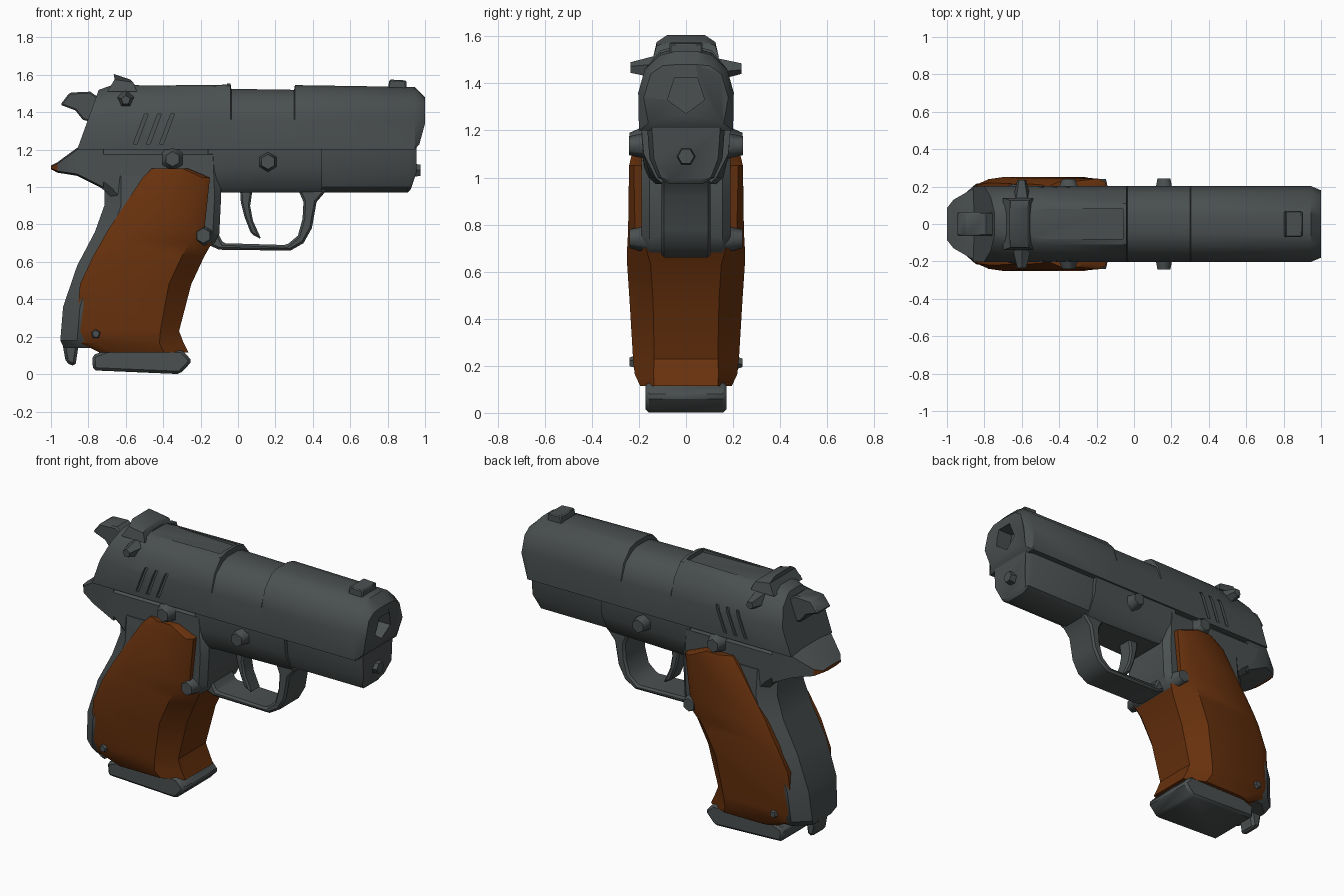
import bpy, bmesh, math
from mathutils import Matrix

if "Cube" in bpy.data.objects:
    bpy.data.objects.remove(bpy.data.objects["Cube"])


def material(name, rgb):
    m = bpy.data.materials.new(name)
    m.diffuse_color = (*rgb, 1)
    m.use_nodes = True
    m.node_tree.nodes["Principled BSDF"].inputs["Base Color"].default_value = m.diffuse_color
    return m


STEEL = material("dark steel", (0.069, 0.079, 0.08))
WOOD = material("brown grip", (0.138, 0.031, 0.004))


def finish(name, bm, mat, bevel=0, angle=35):
    bmesh.ops.recalc_face_normals(bm, faces=bm.faces)
    me = bpy.data.meshes.new(name)
    bm.to_mesh(me)
    bm.free()
    me.materials.append(mat)
    ob = bpy.data.objects.new(name, me)
    bpy.context.collection.objects.link(ob)
    bpy.ops.object.select_all(action='DESELECT')
    ob.select_set(True)
    bpy.context.view_layer.objects.active = ob
    if bevel:
        mod = ob.modifiers.new("bevel", 'BEVEL')
        mod.width, mod.segments = bevel, 1
        mod.limit_method, mod.angle_limit = 'ANGLE', math.radians(40)
        bpy.ops.object.modifier_apply(modifier="bevel")
    bpy.ops.object.shade_smooth_by_angle(angle=math.radians(angle))
    return ob


def loft(name, rings, mat, bevel=0, angle=35):
    """Skin a list of equal-length point rings and cap both ends."""
    bm = bmesh.new()
    rows = [[bm.verts.new(p) for p in r] for r in rings]
    n = len(rows[0])
    for a, b in zip(rows, rows[1:]):
        for i in range(n):
            j = (i + 1) % n
            bm.faces.new((a[i], a[j], b[j], b[i]))
    bm.faces.new(rows[0])
    bm.faces.new(rows[-1][::-1])
    return finish(name, bm, mat, bevel, angle)


def prism(name, profile, hw, mat=STEEL, bevel=0.0, cy=0.0):
    """Extrude an (x, z) profile across y."""
    return loft(name, [[(x, cy + s * hw, z) for x, z in profile] for s in (-1, 1)], mat, bevel)


def studs(name, x, z, y0, y1, r0, r1, sides, mat=STEEL):
    """A tapered stud on each side of the gun."""
    for side, s in (("right", -1), ("left", 1)):
        bm = bmesh.new()
        bmesh.ops.create_cone(bm, cap_ends=True, segments=sides, radius1=r0, radius2=r1, depth=y1 - y0)
        m = Matrix.Translation((x, s * (y0 + y1) / 2, z)) @ Matrix.Rotation(-s * math.pi / 2, 4, 'X')
        bmesh.ops.transform(bm, matrix=m, verts=bm.verts)
        finish(f"{name}_{side}", bm, mat, angle=60)


def cut(target, cutter):
    mod = target.modifiers.new("cut", 'BOOLEAN')
    mod.operation, mod.solver, mod.object = 'DIFFERENCE', 'EXACT', cutter
    bpy.context.view_layer.objects.active = target
    bpy.ops.object.modifier_apply(modifier="cut")
    bpy.data.objects.remove(cutter)


def both(half):
    """Mirror a half outline of (y, value) pairs into a closed ring."""
    return half + [(-y, v) for y, v in reversed(half)]


# Slide: rear slope, shallow ejection port step, rounded muzzle end
def slide_ring(x, top=1.55, inset=0.0, lean=0.0):
    half = [(0.2, 1.2), (0.203, 1.36), (0.175 - inset, 1.46), (0.11 - inset, top - 0.015), (0.05, top)]
    return [(x + lean * (z - 1.2), y, z) for y, z in both(half)]


nose = both([(0.16, 1.23), (0.18, 1.34), (0.15, 1.44), (0.10, 1.475), (0.04, 1.48)])
slide = loft("slide", [
    slide_ring(-0.86, 1.52, 0.03, 0.36), slide_ring(-0.74, 1.545, 0.01, 0.2), slide_ring(-0.5, 1.55),
    slide_ring(-0.04, 1.555), slide_ring(-0.036, 1.525, 0.012), slide_ring(0.3, 1.52, 0.012),
    slide_ring(0.304, 1.545), slide_ring(0.945, 1.535),
    [(1.0 if z > 1.3 else 0.97, y, z) for y, z in nose]], STEEL)

# Muzzle hole, top channel and slanted rear serrations
bore = [(0.083 * math.sin(k * math.tau / 5), 1.355 - 0.083 * math.cos(k * math.tau / 5)) for k in range(5)]
cut(slide, loft("bore_cutter", [[(x, y, z) for y, z in bore] for x in (0.9, 1.1)], STEEL))
cut(slide, prism("channel_cutter", [(-0.55, 1.545), (-0.06, 1.53), (-0.06, 1.7), (-0.55, 1.7)], 0.08))
for x in (-0.56, -0.49, -0.42):
    for s in (-1, 1):
        slot = [(x, 1.23), (x + 0.02, 1.23), (x + 0.08, 1.39), (x + 0.06, 1.39)]
        cut(slide, prism("slot_cutter", slot, 0.03, cy=s * 0.215))
bpy.context.view_layer.objects.active = slide
slide.select_set(True)
bpy.ops.object.shade_smooth_by_angle(angle=math.radians(35))

# Frame: rear block, tapering middle and narrow dust cover
prism("receiver", [(-0.85, 1.21), (-0.1, 1.21), (-0.09, 0.95), (-0.1, 0.75), (-0.14, 0.67), (-0.2, 0.66),
                   (-0.42, 0.66), (-0.7, 0.97), (-0.79, 1.04)], 0.19, bevel=0.035)
loft("frame_middle", [[(x, y, z) for y, z in both([(0.19, 1.21), (w, 1.1), (b, 1.0), (b - 0.03, 0.972)])]
                      for x, w, b in ((-0.16, 0.188, 0.17), (-0.05, 0.185, 0.15), (0.45, 0.18, 0.13))], STEEL)
cover = both([(0.165, 1.21), (0.155, 1.08), (0.12, 1.0), (0.07, 0.972)])
loft("dust_cover", [[(x, y, z) for y, z in cover] for x in (0.4, 0.91)]
     + [[(0.955 if z > 1.04 else 0.925, y * 0.88, max(z, 0.99)) for y, z in cover]], STEEL)

# Tang with a brown underside at the tip
tang = loft("tang", [[(x, y, z) for y, z in ((w, lo), (w, hi), (w * 0.5, hi + d), (-w * 0.5, hi + d),
                                             (-w, hi), (-w, lo), (-w * 0.5, lo - d), (w * 0.5, lo - d))]
                     for x, w, lo, hi, d in ((-0.72, 0.19, 1.0, 1.21, 0.01), (-0.86, 0.19, 1.07, 1.2, 0.01),
                                             (-0.965, 0.13, 1.085, 1.125, 0.008), (-1.0, 0.085, 1.1, 1.11, 0.005))],
            STEEL)
tang.data.materials.append(WOOD)
for f in tang.data.polygons:
    f.material_index = int(f.center.x < -0.967 and f.normal.z < 0.4)

# Trigger guard and trigger
prism("trigger_guard", [(0.48, 0.99), (0.42, 0.92), (0.395, 0.78), (0.35, 0.7), (0.28, 0.66), (-0.1, 0.665),
                        (-0.18, 0.7), (-0.12, 0.78), (-0.08, 0.7), (0.26, 0.69), (0.32, 0.74), (0.345, 0.83),
                        (0.35, 0.92), (0.32, 0.99)], 0.105, bevel=0.012)
prism("trigger", [(0.01, 1.0), (0.08, 1.0), (0.065, 0.9), (0.08, 0.82), (0.125, 0.72), (0.07, 0.75),
                  (0.035, 0.84), (0.015, 0.92)], 0.05, bevel=0.01)


# Grip: brown wraparound body in front of a steel backstrap
def grip_ring(z, xb, xf, w, bx, by, fx, fy):
    half = [(xb, w - by), (xb + bx, w), (xf - fx, w), (xf, w - fy)]
    return [(x, y, z) for x, y in half] + [(x, -y, z) for x, y in reversed(half)]


loft("grip_body", [grip_ring(z, xb, xf, w, 0.07, 0.03, fx, fy) for z, xb, xf, w, fx, fy in (
    (0.115, -0.74, -0.265, 0.195, 0.13, 0.06), (0.165, -0.84, -0.29, 0.218, 0.13, 0.08),
    (0.23, -0.865, -0.315, 0.225, 0.1, 0.09), (0.48, -0.845, -0.25, 0.24, 0.12, 0.1),
    (0.63, -0.775, -0.18, 0.25, 0.12, 0.1), (0.7, -0.735, -0.14, 0.25, 0.12, 0.08),
    (0.77, -0.695, -0.18, 0.246, 0.06, 0.03), (1.05, -0.51, -0.15, 0.242, 0.04, 0.02),
    (1.1, -0.46, -0.27, 0.23, 0.03, 0.02))], WOOD)
loft("backstrap", [grip_ring(z, xb, xf, w, 0.09, 0.08, 0.05, 0.05) for z, xb, xf, w in (
    (0.14, -0.93, -0.5, 0.17), (0.18, -0.95, -0.4, 0.2), (0.36, -0.935, -0.4, 0.215), (0.58, -0.86, -0.35, 0.22),
    (0.76, -0.765, -0.3, 0.218), (0.9, -0.715, -0.3, 0.21), (1.06, -0.715, -0.3, 0.195))], STEEL)

# Magazine floor plate and lanyard loop
prism("magazine_base", [(-0.78, 0.1), (-0.775, 0.02), (-0.31, 0.0), (-0.245, 0.07), (-0.3, 0.13), (-0.7, 0.13)],
      0.172, bevel=0.015)
prism("lanyard_loop", [(-0.94, 0.17), (-0.92, 0.06), (-0.87, 0.04), (-0.85, 0.17)], 0.06, bevel=0.015)

# Hammer and sights
prism("hammer", [(-0.95, 1.44), (-0.9, 1.505), (-0.79, 1.51), (-0.72, 1.46), (-0.76, 1.34), (-0.83, 1.36),
                 (-0.87, 1.41)], 0.065, bevel=0.008)
loft("rear_sight", [[(x0, -w, z0), (x1, -w, z1), (x1, w, z1), (x0, w, z0)]
                    for x0, x1, z0, z1, w in ((-0.7, -0.54, 1.51, 1.51, 0.14), (-0.66, -0.56, 1.575, 1.56, 0.125),
                                              (-0.665, -0.575, 1.605, 1.575, 0.08))], STEEL)
prism("front_sight", [(0.8, 1.52), (0.81, 1.575), (0.9, 1.57), (0.9, 1.52)], 0.07, bevel=0.006)

# Controls, screws and recoil rod
studs("safety_lever", -0.6, 1.465, 0.12, 0.235, 0.055, 0.025, 5)
studs("slide_catch", -0.35, 1.15, 0.15, 0.24, 0.08, 0.04, 6)
studs("takedown_lever", 0.16, 1.135, 0.15, 0.243, 0.06, 0.04, 6)
studs("magazine_release", -0.185, 0.74, 0.15, 0.24, 0.065, 0.04, 6)
studs("grip_screw", -0.76, 0.215, 0.2, 0.24, 0.035, 0.02, 5)
loft("recoil_rod", [[(x, r * math.cos(k * math.tau / 6), 1.09 + r * math.sin(k * math.tau / 6)) for k in range(6)]
                    for x, r in ((0.9, 0.045), (0.975, 0.035))], STEEL)
